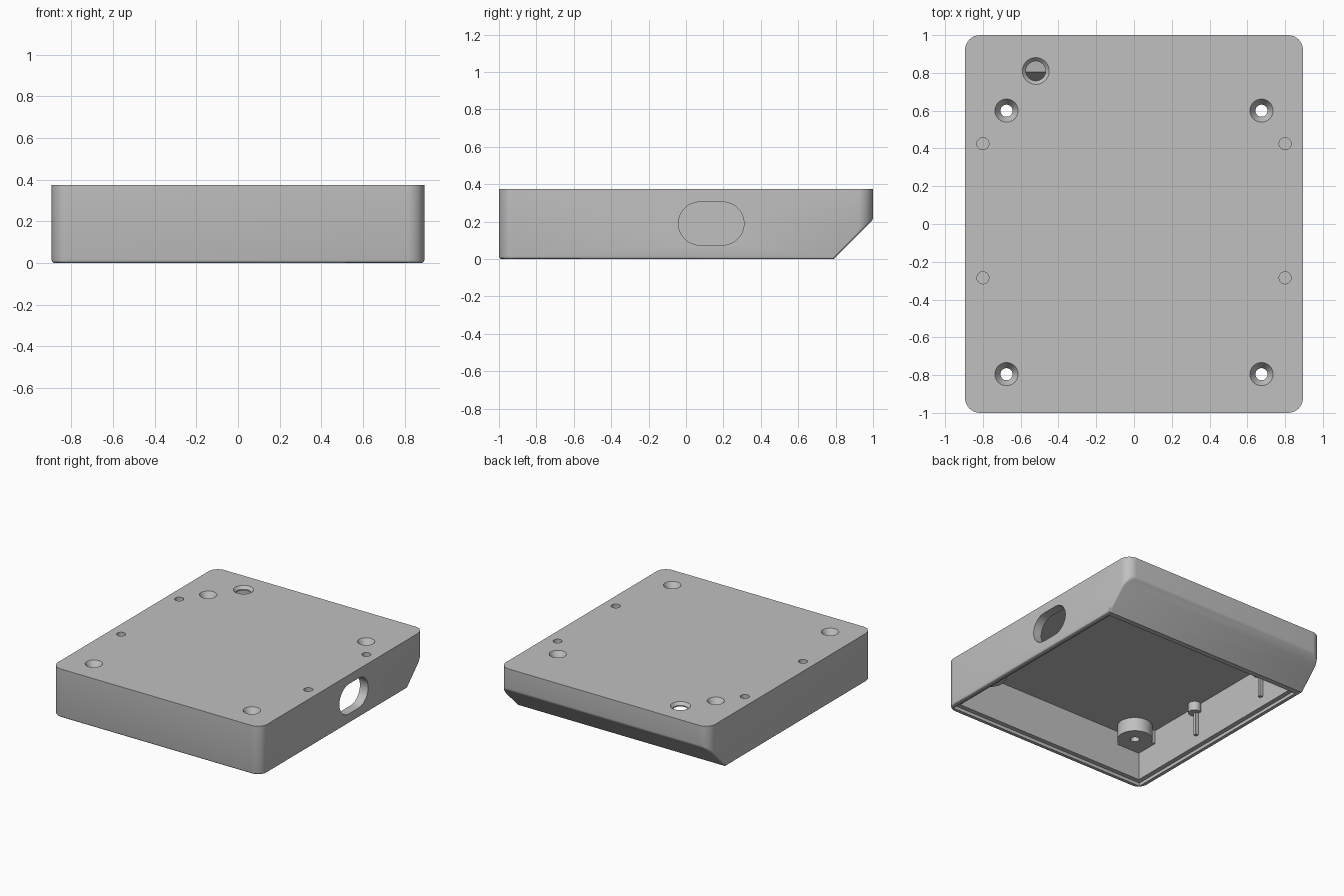
import bpy, bmesh, math
from mathutils import Vector, Matrix

cube = bpy.data.objects.get("Cube")
if cube:
    bpy.data.objects.remove(cube)

HX, HY, H = 0.895, 1.0, 0.375
CEIL = 0.345
IN_X, IN_Y = 0.825, 0.93

grey = bpy.data.materials.new("matte_grey")
grey.use_nodes = True
colour = (0.53, 0.53, 0.53, 1)
grey.diffuse_color = colour
grey.node_tree.nodes["Principled BSDF"].inputs["Base Color"].default_value = colour


def make(name, bm):
    bmesh.ops.recalc_face_normals(bm, faces=bm.faces[:])
    mesh = bpy.data.meshes.new(name)
    bm.to_mesh(mesh)
    bm.free()
    mesh.materials.append(grey)
    obj = bpy.data.objects.new(name, mesh)
    bpy.context.collection.objects.link(obj)
    return obj


def prism(points, depth):
    """Closed outline extruded along a vector."""
    bm = bmesh.new()
    face = bm.faces.new([bm.verts.new(p) for p in points])
    ext = bmesh.ops.extrude_face_region(bm, geom=[face])
    moved = [v for v in ext["geom"] if isinstance(v, bmesh.types.BMVert)]
    bmesh.ops.translate(bm, vec=depth, verts=moved)
    bmesh.ops.recalc_face_normals(bm, faces=bm.faces[:])
    return bm


def rounded_rect(hx, hy, r, seg=10):
    pts = []
    for k, (sx, sy) in enumerate([(1, 1), (-1, 1), (-1, -1), (1, -1)]):
        for i in range(seg + 1):
            a = math.pi / 2 * (k + i / seg)
            pts.append((sx * (hx - r) + r * math.cos(a),
                        sy * (hy - r) + r * math.sin(a), 0))
    return pts


def box(name, x0, x1, y0, y1, z0, z1):
    pts = [(x0, y0, z0), (x1, y0, z0), (x1, y1, z0), (x0, y1, z0)]
    return make(name, prism(pts, (0, 0, z1 - z0)))


def cylinder(name, x, y, z0, z1, r0, r1=None, seg=32):
    bm = bmesh.new()
    bmesh.ops.create_cone(bm, cap_ends=True, segments=seg, radius1=r0,
                          radius2=r0 if r1 is None else r1, depth=z1 - z0,
                          matrix=Matrix.Translation((x, y, (z0 + z1) / 2)))
    return make(name, bm)


def combine(obj, tool, operation):
    mod = obj.modifiers.new("combine", "BOOLEAN")
    mod.operation, mod.solver, mod.object = operation, "EXACT", tool
    bpy.context.view_layer.objects.active = obj
    bpy.ops.object.modifier_apply(modifier=mod.name)
    bpy.data.objects.remove(tool)


# Outer case: rounded block with a sloped lower back edge and softened underside
bm = prism(rounded_rect(HX, HY, 0.08), (0, 0, H))
cut = bmesh.ops.bisect_plane(bm, geom=bm.verts[:] + bm.edges[:] + bm.faces[:],
                             plane_co=(0, 0.79, 0), plane_no=(0, 1, -1), clear_outer=True)
bmesh.ops.edgeloop_fill(bm, edges=[e for e in cut["geom_cut"]
                                   if isinstance(e, bmesh.types.BMEdge)])
bmesh.ops.recalc_face_normals(bm, faces=bm.faces[:])
under = {f for f in bm.faces if f.normal.z < -0.5}
rim = [e for e in bm.edges if sum(f in under for f in e.link_faces) == 1]
bmesh.ops.bevel(bm, geom=rim, offset=0.014, segments=3, profile=0.5,
                affect="EDGES", clamp_overlap=True)
case = make("case_shell", bm)

# Hollow interior, open below, with a ledge inside the sloped back
profile = [(-IN_Y, -0.1), (0.72, -0.1), (0.72, 0.03), (0.805, 0.21),
           (IN_Y, 0.23), (IN_Y, CEIL), (-IN_Y, CEIL)]
combine(case, make("cavity", prism([(-IN_X, y, z) for y, z in profile],
                                   (2 * IN_X, 0, 0))), "DIFFERENCE")
combine(case, box("rim_step", -0.86, 0.86, -0.965, 0.75, -0.1, 0.025), "DIFFERENCE")

# Oval side port
port = make("side_port", prism(rounded_rect(0.115, 0.175, 0.1149, 12), (0, 0, 0.4)))
port.data.transform(Matrix.Translation((0.7, 0.135, 0.19)) @ Matrix.Rotation(math.pi / 2, 4, "Y"))
combine(case, port, "DIFFERENCE")

screws = [(s * 0.675, y) for s in (-1, 1) for y in (-0.795, 0.6)]
pegs = [(s * 0.8, y) for s in (-1, 1) for y in (-0.285, 0.425)]

# Screw bosses tied into the walls
for x, y in screws:
    s = math.copysign(1, x)
    xa, xb = sorted((s * 0.63, s * 0.85))
    y0, y1 = (-0.95, -0.75) if y < 0 else (y - 0.045, y + 0.045)
    combine(case, box("boss_web", xa, xb, y0, y1, 0.24, 0.36), "UNION")
    combine(case, cylinder("boss", x, y, 0.238, 0.361, 0.125), "UNION")

# Small sockets hanging from the lid beside the walls
for x, y in pegs:
    combine(case, cylinder("socket", x, y, 0.275, 0.362, 0.046, seg=20), "UNION")

# Countersunk screw holes and blind sockets
for x, y in screws:
    combine(case, cylinder("screw_hole", x, y, 0.1, 0.5, 0.032), "DIFFERENCE")
    combine(case, cylinder("countersink", x, y, H - 0.05, H + 0.001, 0.031, 0.062), "DIFFERENCE")
for x, y in pegs:
    combine(case, cylinder("socket_hole", x, y, 0.29, 0.5, 0.032, seg=24), "DIFFERENCE")

# Cable hole near the back
combine(case, cylinder("cable_hole", -0.52, 0.81, 0.26, 0.5, 0.052), "DIFFERENCE")
combine(case, cylinder("cable_flare", -0.52, 0.81, H - 0.022, H + 0.001, 0.051, 0.072), "DIFFERENCE")

# Slim guide ribs below the sockets
ribs = [box("guide_rib", *sorted((x, math.copysign(0.835, x))),
            y - 0.012, y + 0.012, 0.1, 0.28) for x, y in pegs]

for obj in [case] + ribs:
    bpy.ops.object.select_all(action="DESELECT")
    obj.select_set(True)
    bpy.context.view_layer.objects.active = obj
    bpy.ops.object.shade_smooth_by_angle(angle=math.radians(30))
